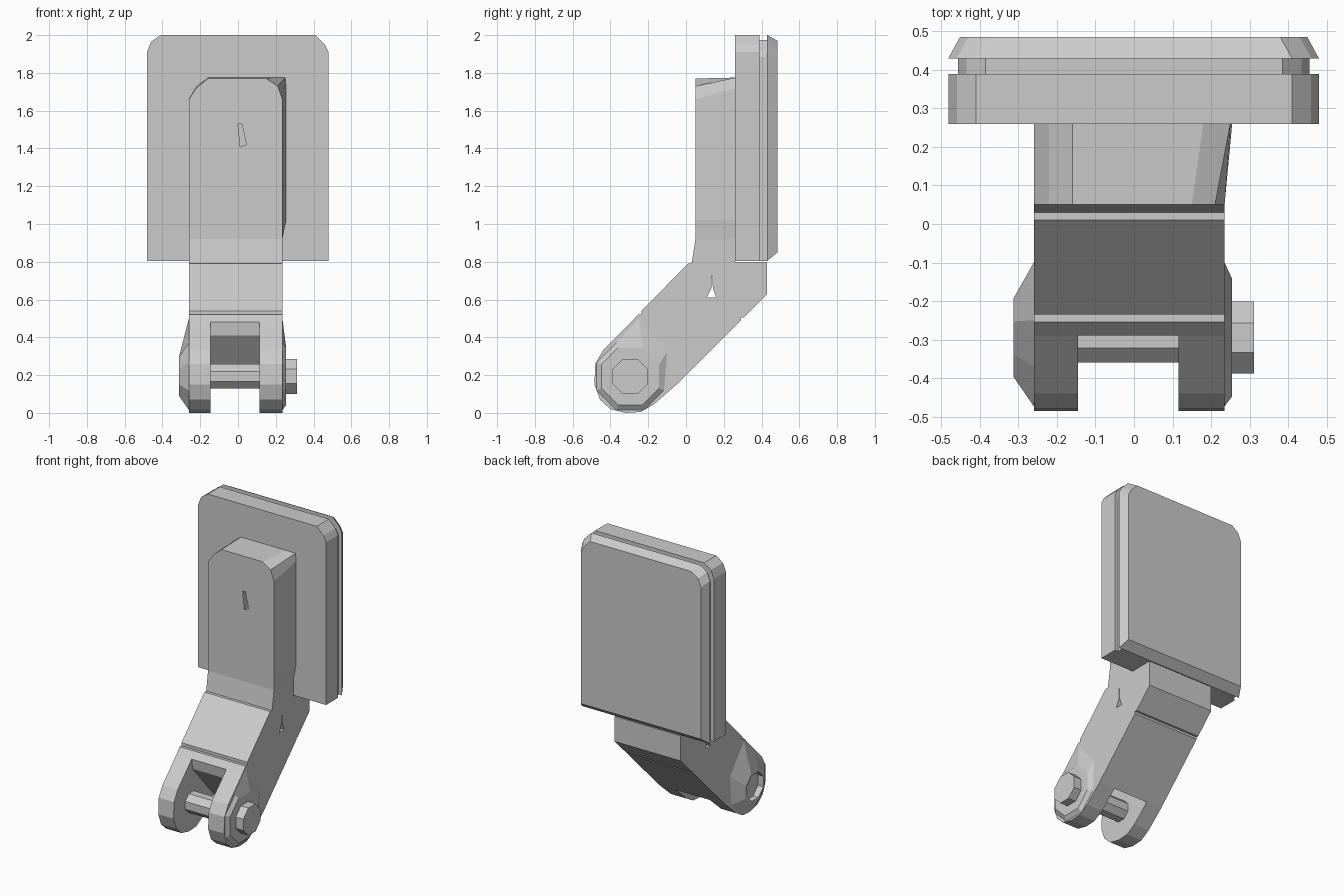
import bpy, bmesh, math

cube = bpy.data.objects.get("Cube")
if cube:
    bpy.data.objects.remove(cube, do_unlink=True)

# One matte grey for the whole bracket
grey = bpy.data.materials.new("light grey")
grey.use_nodes = True
COLOR = (0.6, 0.6, 0.6, 1)
grey.diffuse_color = COLOR
grey.node_tree.nodes["Principled BSDF"].inputs["Base Color"].default_value = COLOR


def loft(name, axis, start, end, loop, end_loop=None, pocket=None):
    """Bridge a 2D outline at 'start' to one at 'end' along x (y,z loop) or y (x,z loop)."""
    def point(d, p):
        return (d, p[0], p[1]) if axis == "x" else (p[0], d, p[1])
    bm = bmesh.new()
    a = [bm.verts.new(point(start, p)) for p in loop]
    b = [bm.verts.new(point(end, p)) for p in end_loop or loop]
    n = len(a)
    bm.faces.new(a)
    cap = bm.faces.new(b[::-1])
    for i in range(n):
        j = (i + 1) % n
        bm.faces.new((a[j], a[i], b[i], b[j]))
    bmesh.ops.recalc_face_normals(bm, faces=bm.faces)
    if pocket:
        rim, depth = pocket
        bmesh.ops.inset_region(bm, faces=[cap], thickness=rim)
        inner = bmesh.ops.extrude_discrete_faces(bm, faces=[cap])["faces"][0]
        bmesh.ops.translate(bm, verts=inner.verts, vec=inner.normal * -depth)
    mesh = bpy.data.meshes.new(name)
    bm.to_mesh(mesh)
    bm.free()
    mesh.materials.append(grey)
    obj = bpy.data.objects.new(name, mesh)
    bpy.context.collection.objects.link(obj)
    return obj


def cut(target, cutter):
    """Subtract the cutter and throw it away."""
    cutter.hide_render = True
    mod = target.modifiers.new("cut", "BOOLEAN")
    mod.operation, mod.solver, mod.object = "DIFFERENCE", "EXACT", cutter
    bpy.context.view_layer.objects.active = target
    bpy.ops.object.modifier_apply(modifier=mod.name)
    bpy.data.objects.remove(cutter, do_unlink=True)


def ring(radius, sides=8, center=(-0.295, 0.193)):
    turn = math.pi / sides
    return [(center[0] + radius * math.cos(turn + 2 * math.pi * i / sides),
             center[1] + radius * math.sin(turn + 2 * math.pi * i / sides))
            for i in range(sides)]


# Angled arm, seen from the side as (y, z)
slot_floor = [(-0.29, 0.48), (-0.28, 0.41), (-0.05, 0.15)]
arm = loft("angled_arm", "x", -0.26, 0.235,
           [(0.05, 0.92), (0.03, 0.79), (0.01, 0.79), (-0.235, 0.54),
            (-0.235, 0.52), (-0.255, 0.52)] + slot_floor +
           [(0.29, 0.49), (0.29, 0.505), (0.305, 0.505), (0.43, 0.63),
            (0.43, 0.80), (0.26, 0.80), (0.26, 0.92)])
cut(arm, loft("hole_cutter", "x", -1, 1,
              [(0.11, 0.61), (0.16, 0.61), (0.142, 0.66), (0.138, 0.75), (0.134, 0.66)]))

# Upright stem with a rounded top that flares into the pad on one side
stem = loft("upright_stem", "y", 0.05, 0.262,
            [(-0.26, 0.92), (-0.26, 1.66), (-0.22, 1.72), (-0.16, 1.77), (0.15, 1.77),
             (0.21, 1.73), (0.235, 1.66), (0.235, 1.02), (0.235, 0.92)],
            [(-0.26, 0.92), (-0.26, 1.66), (-0.22, 1.73), (-0.16, 1.775), (0.18, 1.775),
             (0.25, 1.775), (0.255, 1.72), (0.255, 1.02), (0.235, 0.92)])
cut(stem, loft("notch_cutter", "y", -0.1, 0.09,
               [(0, 1.53), (0.02, 1.53), (0.045, 1.42), (0.012, 1.41)]))

# Fork prongs with round ends
prong = slot_floor + [(-0.17, 0.045), (-0.24, 0.005), (-0.32, 0), (-0.40, 0.02), (-0.455, 0.07),
                      (-0.485, 0.15), (-0.48, 0.26), (-0.44, 0.33)]
loft("right_prong", "x", -0.26, -0.145, prong)
loft("left_prong", "x", 0.235, 0.115, prong)

# Tapered bosses on the outsides of the prongs; the right one holds a nut pocket
base, tip = ring(0.193), ring(0.11)
base[1] = (-0.25, 0.50)
base[0] = (-0.10, 0.32)
loft("right_boss", "x", -0.26, -0.313, base, tip, pocket=(0.015, 0.04))
loft("left_boss", "x", 0.235, 0.255, base, ring(0.165))

# Cross bolt
loft("bolt_shaft", "x", -0.15, 0.12, ring(0.07))
loft("bolt_head", "x", 0.25, 0.312, ring(0.101))


# Pad: front slab, recessed core and bevelled back panel, outlined as (x, z)
def pad_outline(side=0, top=0, bottom=0):
    low, high = 0.805 + bottom, 2.0 - top
    return [(-0.482 + side, low), (-0.482 + side, high - 0.09), (-0.46 + side, high - 0.035),
            (-0.41 + side, high), (0.41 - side, high), (0.46 - side, high - 0.05),
            (0.48 - side, high - 0.09), (0.48 - side, low)]


loft("pad_front_slab", "y", 0.26, 0.39, pad_outline())
loft("pad_core", "y", 0.39, 0.43, pad_outline(0.025, 0.025))
loft("pad_back_panel", "y", 0.43, 0.485, pad_outline(), pad_outline(0.03, 0.03, 0.045))
